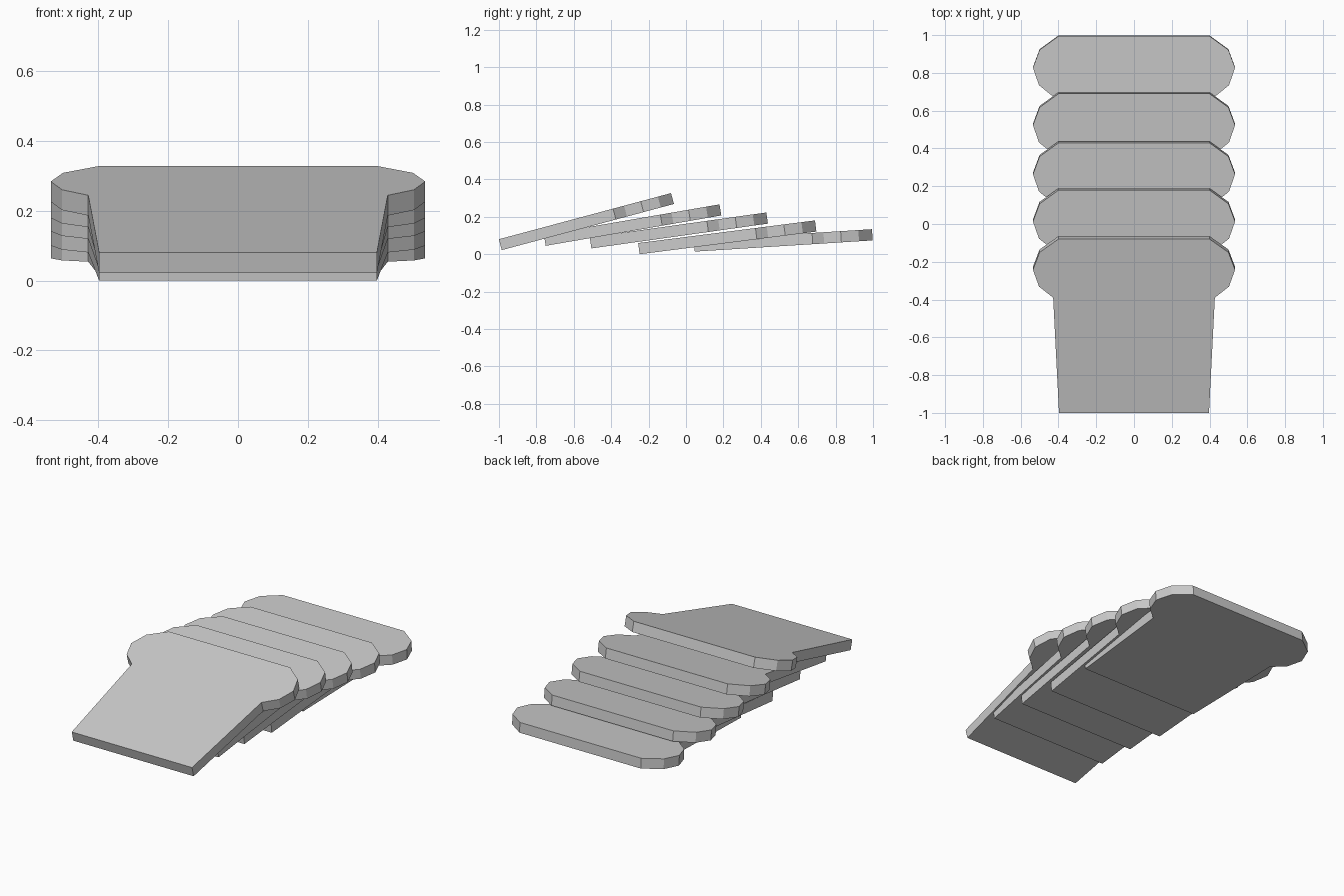
import bpy
import bmesh
import math

cube = bpy.data.objects.get("Cube")
if cube:
    bpy.data.objects.remove(cube, do_unlink=True)

grey = bpy.data.materials.new("light_grey")
grey.use_nodes = True
colour = (0.6, 0.6, 0.6, 1)
grey.diffuse_color = colour
grey.node_tree.nodes["Principled BSDF"].inputs["Base Color"].default_value = colour

THICKNESS = 0.06
# Half outline of one plate: narrow tail in front, rounded shoulders behind
HALF_OUTLINE = [(0.397, 0), (0.428, 0.632), (0.503, 0.693),
                (0.535, 0.785), (0.5, 0.88), (0.4, 0.953)]


def make_plate(name, y, z, tilt):
    """Flat extruded plate, hinged at its lower front edge."""
    outline = HALF_OUTLINE + [(-px, py) for px, py in reversed(HALF_OUTLINE)]
    bm = bmesh.new()
    base = bm.faces.new([bm.verts.new((px, py, 0)) for px, py in outline])
    top = bmesh.ops.extrude_face_region(bm, geom=[base])["geom"]
    verts = [v for v in top if isinstance(v, bmesh.types.BMVert)]
    bmesh.ops.translate(bm, verts=verts, vec=(0, 0, THICKNESS))
    bmesh.ops.recalc_face_normals(bm, faces=bm.faces)
    mesh = bpy.data.meshes.new(name)
    bm.to_mesh(mesh)
    bm.free()
    mesh.materials.append(grey)
    plate = bpy.data.objects.new(name, mesh)
    plate.location = (0, y, z)
    plate.rotation_euler.x = math.radians(tilt)
    bpy.context.collection.objects.link(plate)


# Overlapping plates, from the steep front one to the flat rear one
make_plate("front_plate", -0.985, 0.022, 15)
make_plate("second_plate", -0.75, 0.045, 9.8)
make_plate("middle_plate", -0.506, 0.031, 8)
make_plate("fourth_plate", -0.248, 0, 7.3)
make_plate("rear_plate", 0.047, 0.014, 3.6)
